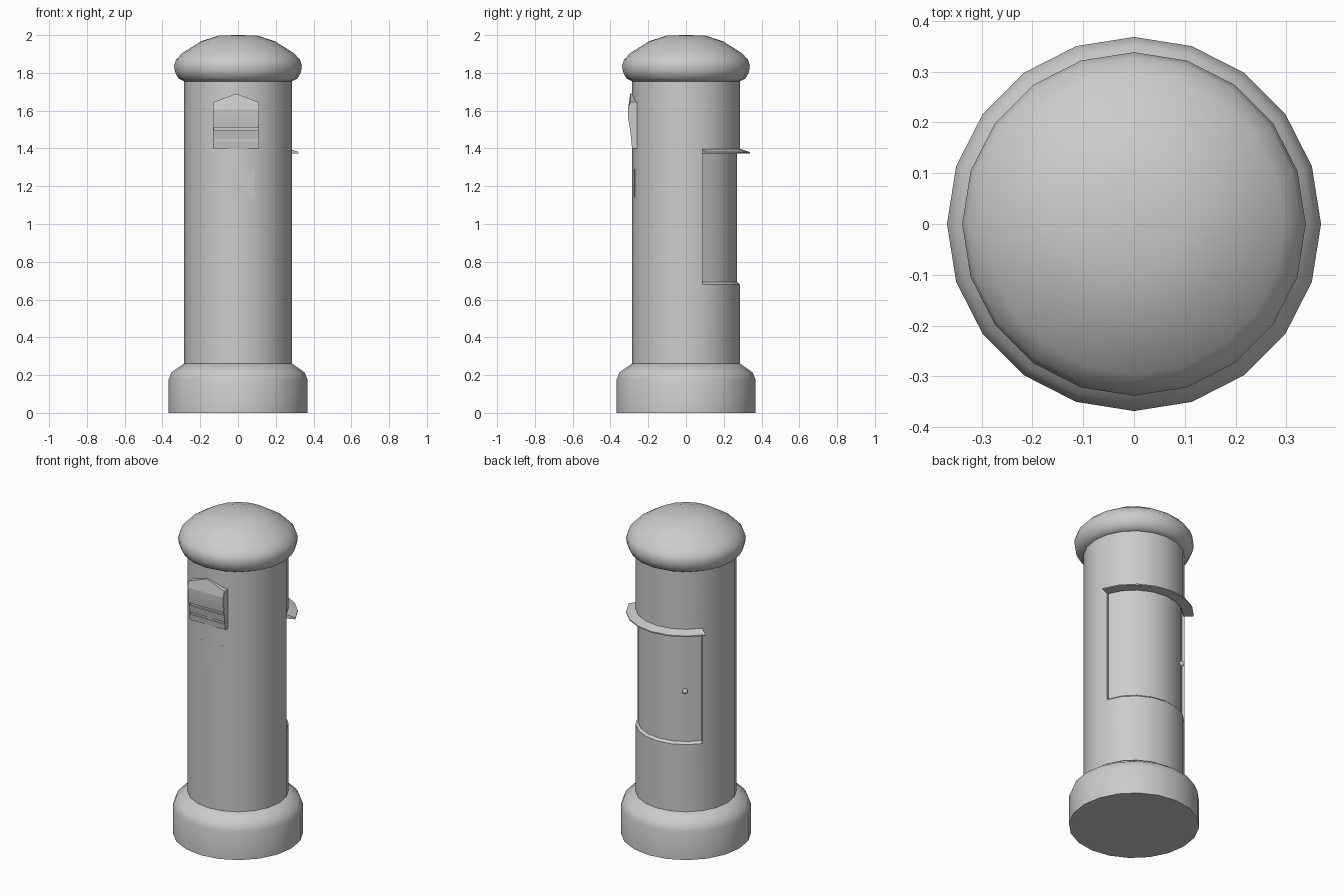
import bpy, bmesh, math
from mathutils import Matrix

old = bpy.data.objects.get("Cube")
if old:
    bpy.data.objects.remove(old)

SIDES = 20
DOOR = (1, 8)            # side numbers where the door starts and ends
BODY_R = 0.285

grey = bpy.data.materials.new("plain_grey")
grey.use_nodes = True
colour = (0.6, 0.6, 0.6, 1)
grey.diffuse_color = colour
grey.node_tree.nodes["Principled BSDF"].inputs["Base Color"].default_value = colour


def sweep(bm, profile, first=0, last=SIDES, closed=False, ends=False):
    """Turn an (r, z) profile about the z axis from one side number to another."""
    rings = []
    for i in range(first, last + 1):
        a = math.tau * i / SIDES
        rings.append([bm.verts.new((r * math.cos(a), r * math.sin(a), z)) for r, z in profile])
    n = len(profile)
    for a, b in zip(rings, rings[1:]):
        for j in range(n if closed else n - 1):
            k = (j + 1) % n
            bm.faces.new((a[j], b[j], b[k], a[k]))
    if ends:
        bm.faces.new(rings[0])
        bm.faces.new(rings[-1][::-1])


def finish(name, bm, angle=40):
    bmesh.ops.remove_doubles(bm, verts=bm.verts, dist=0.0001)
    bmesh.ops.dissolve_degenerate(bm, edges=bm.edges, dist=0.0001)
    bmesh.ops.recalc_face_normals(bm, faces=bm.faces)
    mesh = bpy.data.meshes.new(name)
    bm.to_mesh(mesh)
    bm.free()
    mesh.materials.append(grey)
    ob = bpy.data.objects.new(name, mesh)
    bpy.context.collection.objects.link(ob)
    bpy.ops.object.select_all(action='DESELECT')
    ob.select_set(True)
    bpy.context.view_layer.objects.active = ob
    bpy.ops.object.shade_smooth_by_angle(angle=math.radians(angle))
    return ob


def turned(name, profile):
    bm = bmesh.new()
    sweep(bm, profile)
    return finish(name, bm)


# Plinth and domed cap
turned("base", [(0, 0), (0.368, 0), (0.368, 0.175), (0.352, 0.215), (0.285, 0.262), (0, 0.262)])
turned("cap", [(0, 1.755), (0.285, 1.755), (0.315, 1.77), (0.334, 1.805), (0.338, 1.84),
               (0.328, 1.87), (0.295, 1.905), (0.195, 1.968), (0.1, 1.998), (0, 2.0)])

# Column with the door sunk into its back
LOW, HIGH, DOOR_R = 0.68, 1.39, 0.271
bm = bmesh.new()
sweep(bm, [(0, 0.25), (BODY_R, 0.25), (BODY_R, LOW)])
sweep(bm, [(BODY_R, LOW), (BODY_R, HIGH)], DOOR[1], DOOR[0] + SIDES)
sweep(bm, [(BODY_R, HIGH), (BODY_R, 1.76), (0, 1.76)])
sweep(bm, [(BODY_R, LOW), (DOOR_R, LOW + 0.013), (DOOR_R, HIGH), (BODY_R, HIGH)], *DOOR, ends=True)
finish("column_with_door", bm, 30)

# Sloping rain hood over the door
bm = bmesh.new()
sweep(bm, [(0.28, 1.40), (0.338, 1.381), (0.338, 1.374), (0.28, 1.372)], *DOOR, closed=True, ends=True)
finish("door_hood", bm, 30)

# Door knob
bm = bmesh.new()
knob_angle = math.radians(124)
place = Matrix.Translation((0.281 * math.cos(knob_angle), 0.281 * math.sin(knob_angle), 1.01))
bmesh.ops.create_uvsphere(bm, u_segments=10, v_segments=6, radius=0.016, matrix=place)
finish("door_knob", bm)

# Notice plate lying almost flush on the front
bm = bmesh.new()
sweep(bm, [(0.28, 1.14), (0.2853, 1.14), (0.2853, 1.29), (0.28, 1.29)], 14, 16, closed=True, ends=True)
finish("notice_plate", bm, 30)


# Posting slot: a side profile stretched across, with a gabled top
def gabled(name, outline, left, right, gable=True):
    mid, half = -0.01, 0.121
    xs = [left, mid, right] if left < mid < right else [left, right]
    bm = bmesh.new()
    rows = []
    for x in xs:
        drop = 0.045 * abs(x - mid) / half
        rows.append([bm.verts.new((x, y, z - (drop if z > 1.65 else 0))) for y, z in outline])
    n = len(outline)
    for a, b in zip(rows, rows[1:]):
        for j in range(n):
            k = (j + 1) % n
            bm.faces.new((a[j], a[k], b[k], b[j]))
    bm.faces.new(rows[0])
    bm.faces.new(rows[-1][::-1])
    return finish(name, bm, 12)


BACK = -0.24
gabled("slot_body", [(BACK, 1.69), (-0.295, 1.69), (-0.307, 1.61), (-0.306, 1.557), (-0.298, 1.51),
                     (-0.286, 1.51), (-0.286, 1.495), (-0.297, 1.495), (-0.289, 1.45),
                     (-0.282, 1.45), (-0.282, 1.437), (-0.29, 1.437), (-0.285, 1.40), (BACK, 1.40)],
       -0.131, 0.111)
for name, x in (("slot_cheek_right", -0.132), ("slot_cheek_left", 0.108)):
    gabled(name, [(BACK, 1.69), (-0.295, 1.69), (-0.307, 1.61), (-0.285, 1.40), (BACK, 1.40)], x, x + 0.004)
